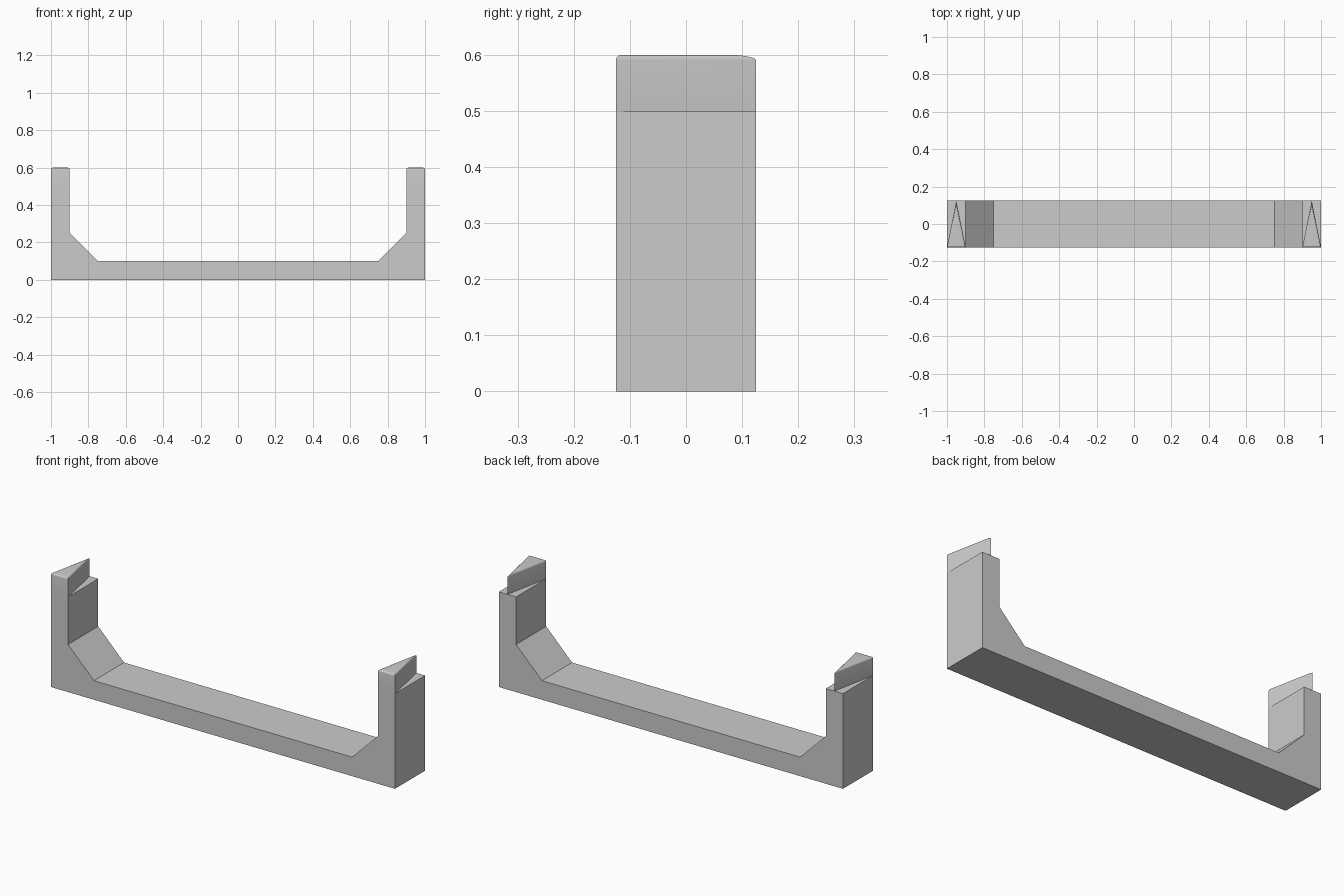
import bpy
import bmesh
import math

cube = bpy.data.objects.get("Cube")
if cube:
    bpy.data.objects.remove(cube, do_unlink=True)

HALF_DEPTH = 0.125
ARM_TOP, TIP_TOP, ROUND = 0.5, 0.6, 0.01

grey = bpy.data.materials.new("light grey")
grey.use_nodes = True
grey.diffuse_color = (0.6, 0.6, 0.6, 1)
grey.node_tree.nodes["Principled BSDF"].inputs["Base Color"].default_value = (0.6, 0.6, 0.6, 1)


def add_object(name, bm):
    bmesh.ops.recalc_face_normals(bm, faces=bm.faces)
    mesh = bpy.data.meshes.new(name)
    bm.to_mesh(mesh)
    bm.free()
    mesh.materials.append(grey)
    obj = bpy.data.objects.new(name, mesh)
    bpy.context.collection.objects.link(obj)
    return obj


# U-shaped bracket: half profile mirrored, then extruded front to back
half = [(1, 0), (1, ARM_TOP), (0.9, ARM_TOP), (0.9, 0.25), (0.75, 0.1)]
profile = half + [(-x, z) for x, z in reversed(half)]
bm = bmesh.new()
face = bm.faces.new([bm.verts.new((x, -HALF_DEPTH, z)) for x, z in profile])
side = bmesh.ops.extrude_face_region(bm, geom=[face])
moved = [v for v in side["geom"] if isinstance(v, bmesh.types.BMVert)]
bmesh.ops.translate(bm, verts=moved, vec=(0, 2 * HALF_DEPTH, 0))
add_object("bracket", bm)


# Triangular tip on each arm, with a rounded upper rim
def add_tip(name, x_mid):
    width, depth = 0.1, 2 * HALF_DEPTH
    inradius = width * depth / (width + 2 * math.hypot(width / 2, depth))
    corners = [(-width / 2, 0), (width / 2, 0), (0, depth)]
    steps = 5
    levels = [(0, ARM_TOP)]
    for i in range(steps + 1):
        a = math.pi / 2 * i / steps
        levels.append((ROUND * (1 - math.cos(a)), TIP_TOP - ROUND * (1 - math.sin(a))))
    bm = bmesh.new()
    rings = []
    for inset, z in levels:
        # insetting a triangle evenly is scaling it about its incentre
        s = 1 - inset / inradius
        rings.append([bm.verts.new((x_mid + x * s, inradius + (y - inradius) * s - HALF_DEPTH, z))
                      for x, y in corners])
    for low, high in zip(rings, rings[1:]):
        for i in range(3):
            j = (i + 1) % 3
            bm.faces.new((low[i], low[j], high[j], high[i]))
    bm.faces.new(rings[-1])
    bm.faces.new(rings[0][::-1])
    obj = add_object(name, bm)
    bpy.ops.object.select_all(action="DESELECT")
    obj.select_set(True)
    bpy.context.view_layer.objects.active = obj
    bpy.ops.object.shade_smooth_by_angle(angle=math.radians(30))


add_tip("left_tip", 0.95)
add_tip("right_tip", -0.95)
